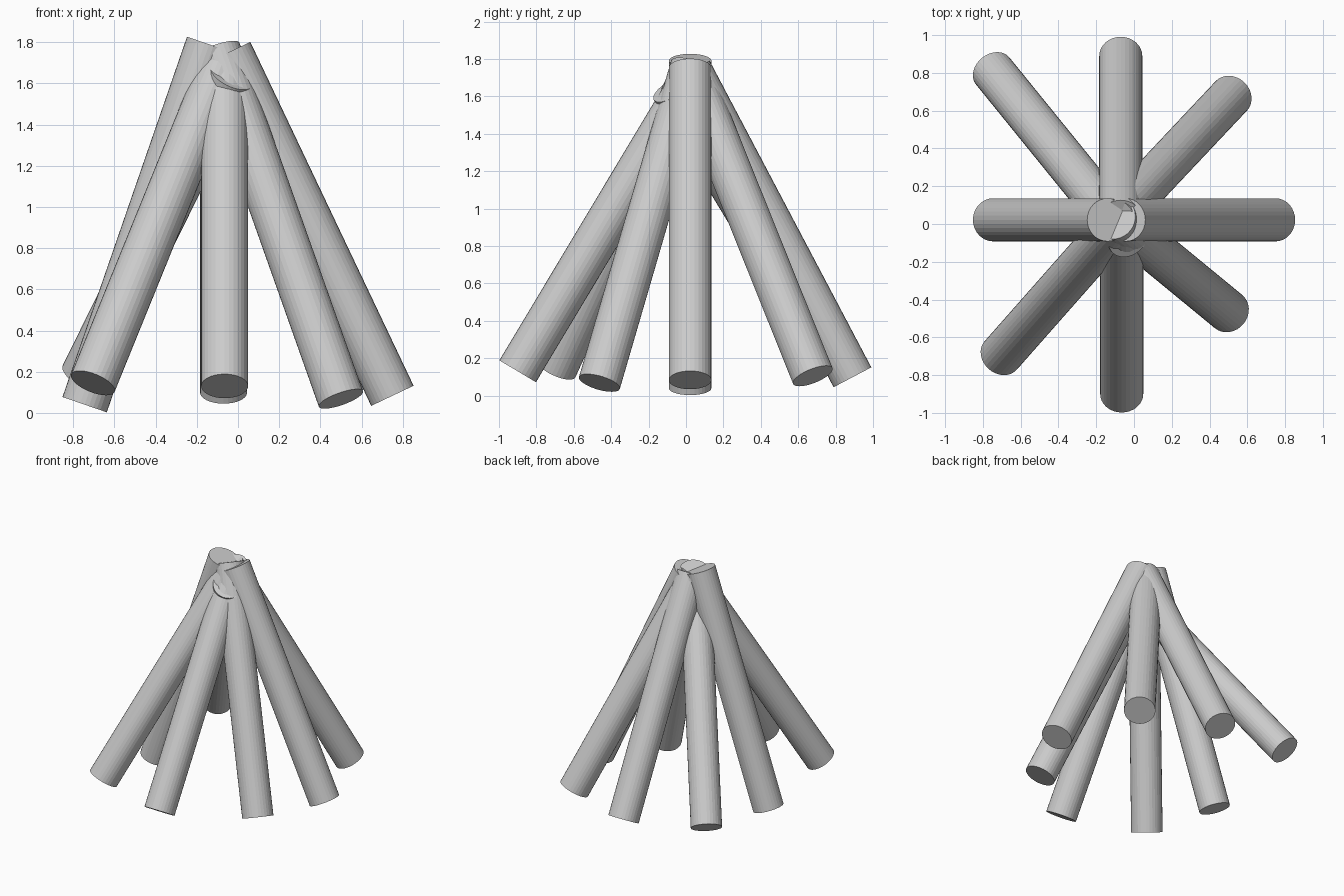
import bpy
from mathutils import Vector

if "Cube" in bpy.data.objects:
    bpy.data.objects.remove(bpy.data.objects["Cube"])

RADIUS = 0.114
SIDES = 32


def log(name, bottom, top):
    """Straight round log between two end-cap centres."""
    a, b = Vector(bottom), Vector(top)
    axis = b - a
    bpy.ops.mesh.primitive_cylinder_add(vertices=SIDES, radius=RADIUS,
                                        depth=axis.length, location=(a + b) / 2)
    ob = bpy.context.object
    ob.name = name
    ob.rotation_euler = axis.to_track_quat('Z', 'Y').to_euler()
    return ob


# Eight logs leaning together as a campfire stack
log("left_log", (-0.745, 0.022, 0.04), (-0.14, 0.022, 1.79))
log("right_log", (0.75, 0.022, 0.083), (-0.043, 0.022, 1.753))
log("back_log", (-0.07, 0.89, 0.098), (-0.07, 0.025, 1.738))
log("front_log", (-0.065, -0.90, 0.13), (-0.065, 0.05, 1.716))
log("back_left_log", (-0.748, 0.81, 0.183), (-0.03, -0.075, 1.64))
log("back_right_log", (0.515, 0.678, 0.105), (-0.10, 0.025, 1.73))
log("front_right_log", (0.50, -0.463, 0.068), (-0.10, 0.03, 1.76))
log("front_left_log", (-0.705, -0.695, 0.145), (-0.065, 0.03, 1.72))
